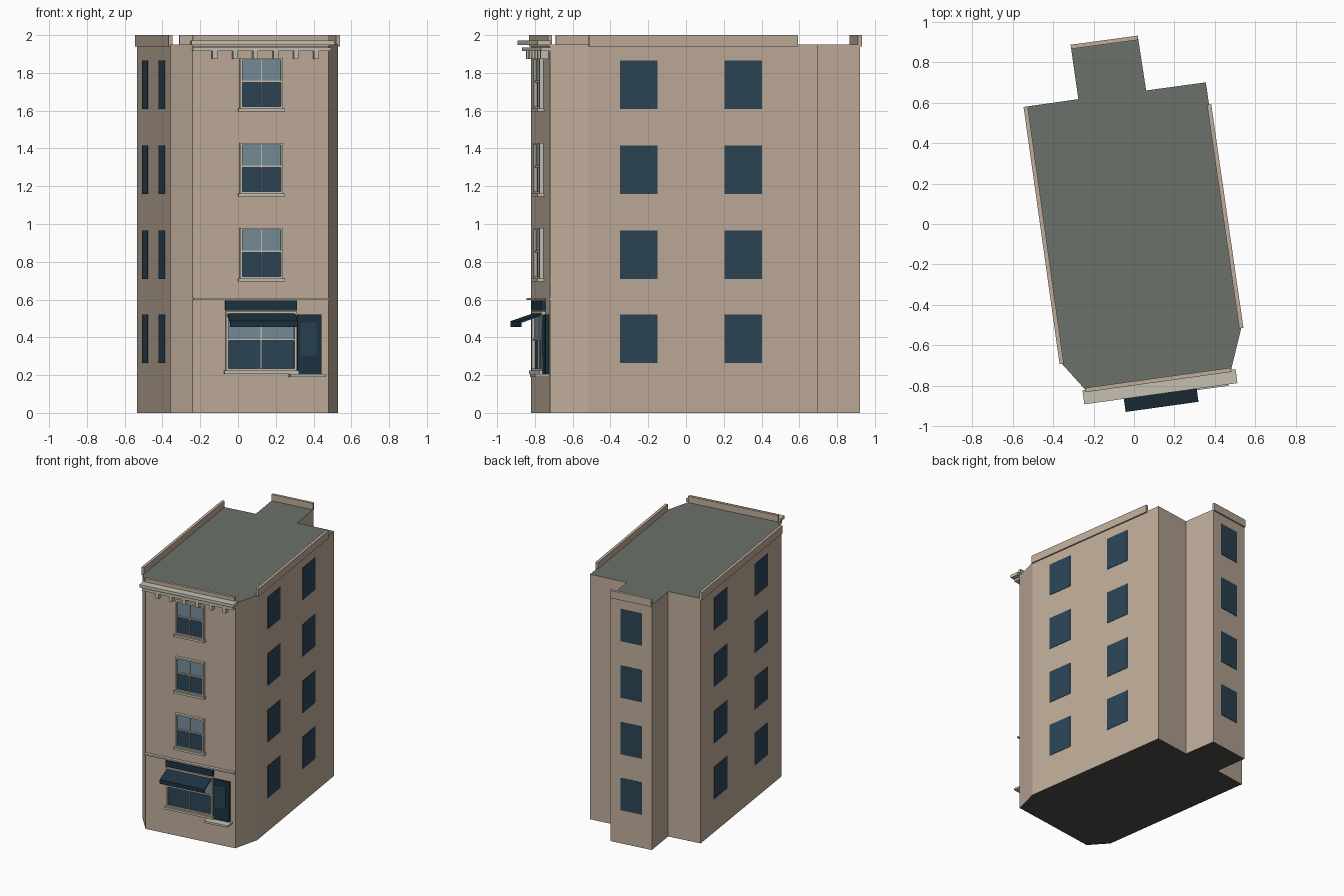
import bpy, bmesh, math
from mathutils import Vector

if "Cube" in bpy.data.objects:
    bpy.data.objects.remove(bpy.data.objects["Cube"])


def mat(name, r, g, b):
    m = bpy.data.materials.new(name)
    m.diffuse_color = [(c / 255) ** 2.2 for c in (r, g, b)] + [1]
    m.use_nodes = True
    m.node_tree.nodes["Principled BSDF"].inputs["Base Color"].default_value = m.diffuse_color
    return m


BRICK = mat("brick", 190, 171, 153)
ROOF = mat("roofing", 108, 112, 105)
BASE = mat("base", 75, 75, 73)
TRIM = mat("stone_trim", 196, 191, 176)
GLASS = mat("dark_glass", 48, 70, 86)
BLIND = mat("pale_glass", 118, 140, 153)
PAINT = mat("dark_paint", 34, 54, 66)
PANEL = mat("door_glass", 45, 68, 80)

# Footprint, counter-clockwise from the front left corner
PLAN = [Vector(p) for p in [(-.24, -.82), (.48, -.72), (.53, -.515), (.355, .70), (.06, .66),
                            (.02, .92), (-.312, .875), (-.275, .617), (-.535, .58), (-.357, -.69)]]
FRONT, RIGHT, BACK, LEFT = 0, 2, 5, 8
ROOF_Z = 1.95


def finish(name, bm, *mats):
    me = bpy.data.meshes.new(name)
    bm.to_mesh(me)
    bm.free()
    for m in mats:
        me.materials.append(m)
    ob = bpy.data.objects.new(name, me)
    bpy.context.collection.objects.link(ob)
    return ob


def wall_length(wall):
    return (PLAN[(wall + 1) % len(PLAN)] - PLAN[wall]).length


def prism(bm, wall, s0, s1, profile):
    """Sweep a (distance out, z) profile along a wall from s0 to s1."""
    p = PLAN[wall]
    u = (PLAN[(wall + 1) % len(PLAN)] - p).normalized()
    n = Vector((u.y, -u.x))
    rings = [[bm.verts.new((*(p + u * s + n * d), z)) for d, z in profile] for s in (s0, s1)]
    k = len(profile)
    faces = [bm.faces.new(rings[0]), bm.faces.new(rings[1][::-1])]
    for i in range(k):
        j = (i + 1) % k
        faces.append(bm.faces.new((rings[0][j], rings[0][i], rings[1][i], rings[1][j])))
    bmesh.ops.recalc_face_normals(bm, faces=faces)


def boxes(name, material, wall, items):
    """Items are (s0, s1, d0, d1, z0, z1) blocks set against a wall."""
    bm = bmesh.new()
    for s0, s1, d0, d1, z0, z1 in items:
        prism(bm, wall, s0, s1, [(d0, z0), (d1, z0), (d1, z1), (d0, z1)])
    return finish(name, bm, material)


def fx(x):
    """Front view x to distance along the front wall."""
    return (x + .24) / .99


# Main block
bm = bmesh.new()
low = [bm.verts.new((*p, 0)) for p in PLAN]
top = [bm.verts.new((*p, ROOF_Z)) for p in PLAN]
bm.faces.new(top).material_index = 1
bm.faces.new(low[::-1]).material_index = 2
for i in range(len(PLAN)):
    j = (i + 1) % len(PLAN)
    bm.faces.new((low[i], low[j], top[j], top[i]))
finish("building_body", bm, BRICK, ROOF, BASE)

# Parapets
for name, w, t in (("front", FRONT, 1), ("right", RIGHT, .91), ("back", BACK, 1), ("left", LEFT, 1)):
    boxes(name + "_parapet", BRICK, w, [(0, wall_length(w) * t, -.01, .011, 1.94, 2)])

# Flush side and back windows
ROWS = [.265, .71, 1.16, 1.61]
for name, w, spans in (("right", RIGHT, [(.137, .30), (.592, .754)]),
                       ("back", BACK, [(.24, .76)]),
                       ("left", LEFT, [(.165, .33), (.665, .83)])):
    L = wall_length(w)
    boxes(name + "_windows", GLASS, w,
          [(a * L, b * L, -.005, .003, z, z + .256) for z in ROWS for a, b in spans])


# Framed front sash windows
def sash_window(name, x0, x1, z0, z1, rail):
    a, b, c, f = fx(x0), fx(x1), fx((x0 + x1) / 2), .012
    boxes(name + "_frame", TRIM, FRONT, [
        (a, a + f, 0, .022, z0, z1), (b - f, b, 0, .022, z0, z1),
        (a + f, b - f, 0, .022, z1 - f, z1), (a + f, b - f, 0, .022, z0, z0 + f),
        (c - .003, c + .003, 0, .014, z0 + f, z1 - f),
        (a + f, b - f, 0, .016, rail - .005, rail + .005)])
    boxes(name + "_sill", TRIM, FRONT, [(a - .009, b + .009, 0, .034, z0 - .015, z0 + .002)])
    boxes(name + "_lower_glass", GLASS, FRONT, [(a + f, b - f, -.005, .006, z0 + f, rail)])
    boxes(name + "_upper_glass", BLIND, FRONT, [(a + f, b - f, -.005, .009, rail, z1 - f)])


for i, z in enumerate(ROWS[1:]):
    sash_window(f"front_window_{i + 1}", .008, .236, z, z + .27, z + .145)
sash_window("shop_window", -.066, .308, .222, .537, .387)

# Shop fascia, awning, door and step
boxes("shop_fascia", PAINT, FRONT, [(fx(-.07), fx(.308), 0, .022, .543, .594)])
bm = bmesh.new()
prism(bm, FRONT, fx(-.06), fx(.30),
      [(.0, .522), (.0, .532), (.135, .486), (.135, .455), (.127, .455), (.127, .477)])
finish("awning", bm, PAINT)
boxes("door", PAINT, FRONT, [(fx(.313), fx(.44), 0, .018, .203, .522)])
boxes("door_panel", PANEL, FRONT, [(fx(.328), fx(.413), .01, .021, .305, .478)])
boxes("door_step", TRIM, FRONT, [(fx(.268), fx(.456), 0, .077, .19, .205)])

# Stone band, cornice and brackets
L = wall_length(FRONT)
boxes("string_course", TRIM, FRONT, [(0, L, 0, .024, .598, .609)])
boxes("cornice", TRIM, FRONT, [(-.015, L + .022, 0, .07, 1.948, 1.971),
                               (-.005, L + .005, 0, .048, 1.915, 1.935)])
boxes("cornice_brackets", TRIM, FRONT,
      [(fx(-.14 + i * .1075), fx(-.115 + i * .1075), 0, .042, 1.873, 1.918) for i in range(6)])
